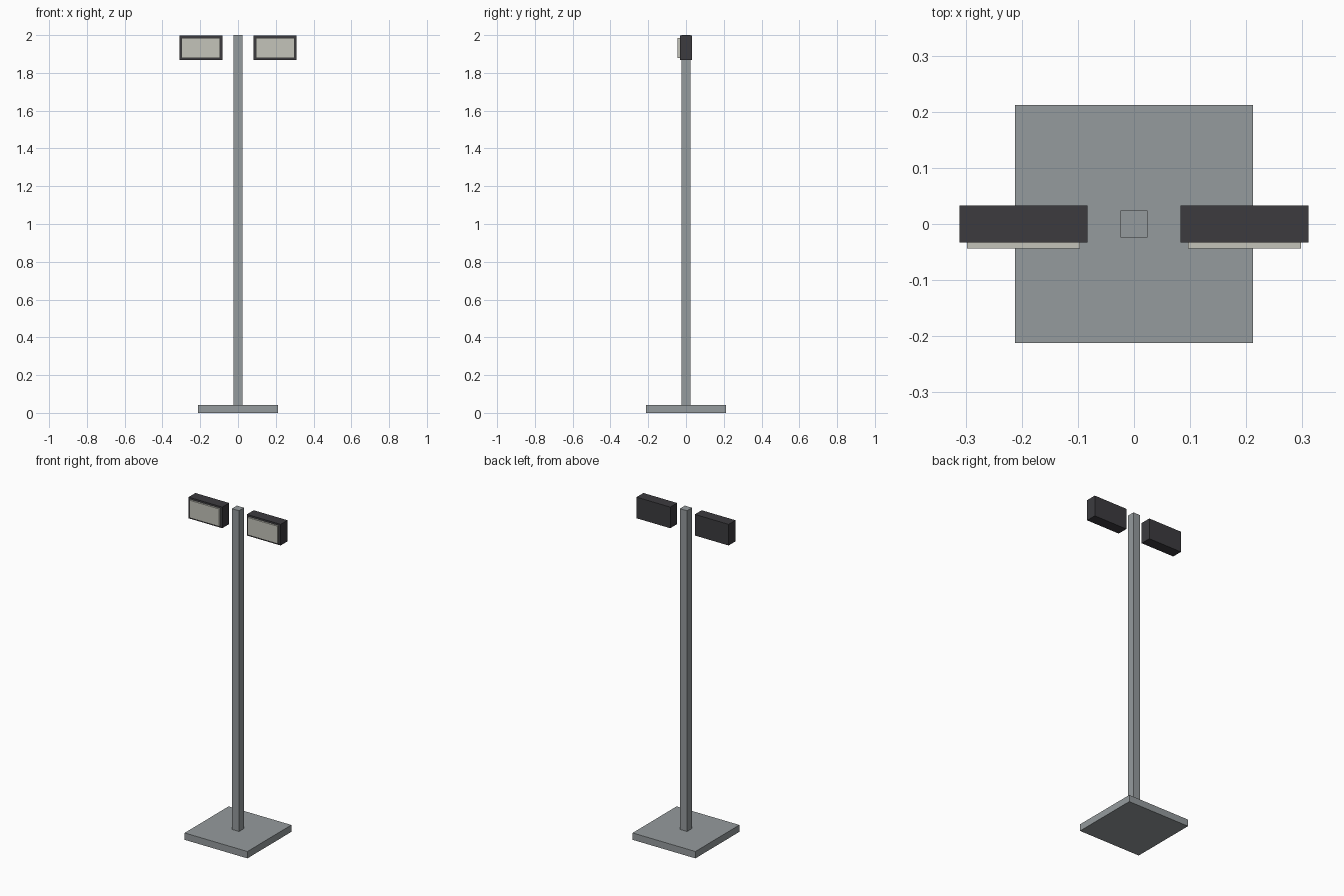
import bpy
import bmesh
from mathutils import Vector

cube = bpy.data.objects.get("Cube")
if cube:
    bpy.data.objects.remove(cube, do_unlink=True)


def linear(c):
    c /= 255
    return c / 12.92 if c <= 0.04045 else ((c + 0.055) / 1.055) ** 2.4


def material(name, *rgb):
    mat = bpy.data.materials.new(name)
    mat.use_nodes = True
    color = [linear(c) for c in rgb] + [1.0]
    mat.diffuse_color = color
    mat.node_tree.nodes["Principled BSDF"].inputs["Base Color"].default_value = color
    return mat


def box(name, low, high, mat):
    """Flat-faced box between two opposite corners."""
    low, high = Vector(low), Vector(high)
    bm = bmesh.new()
    bmesh.ops.create_cube(bm, size=1)
    bmesh.ops.scale(bm, vec=high - low, verts=bm.verts)
    bmesh.ops.translate(bm, vec=(low + high) / 2, verts=bm.verts)
    mesh = bpy.data.meshes.new(name)
    bm.to_mesh(mesh)
    bm.free()
    mesh.materials.append(mat)
    obj = bpy.data.objects.new(name, mesh)
    bpy.context.collection.objects.link(obj)
    return obj


steel = material("grey steel", 149, 155, 157)
housing = material("dark housing", 60, 59, 63)
glass = material("pale lens", 195, 195, 186)

# Base plate and square pole
box("base_plate", (-0.212, -0.212, 0), (0.212, 0.212, 0.042), steel)
box("pole", (-0.024, -0.024, 0.042), (0.024, 0.024, 2), steel)

# Floodlights on either side of the pole, lenses facing the front
for side, x in (("left", 0.197), ("right", -0.197)):
    box(side + "_lamp_housing", (x - 0.114, -0.033, 1.868), (x + 0.114, 0.033, 1.997), housing)
    box(side + "_lamp_lens", (x - 0.101, -0.044, 1.879), (x + 0.101, -0.033, 1.986), glass)
